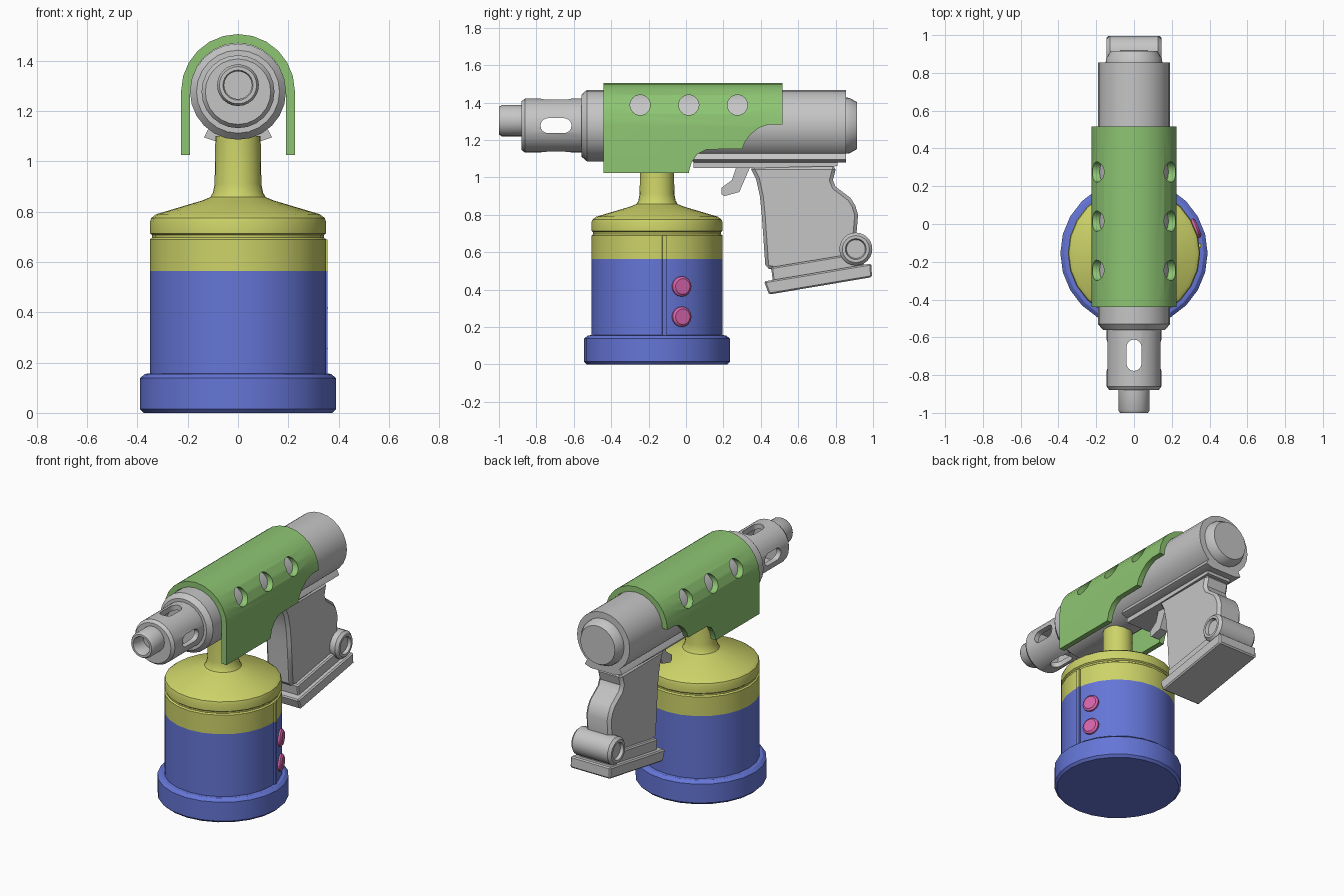
import bpy, bmesh
from math import sin, cos, pi, radians
from mathutils import Matrix

if "Cube" in bpy.data.objects:
    bpy.data.objects.remove(bpy.data.objects["Cube"])


def material(name, rgb):
    m = bpy.data.materials.new(name)
    m.use_nodes = True
    m.diffuse_color = (*rgb, 1)
    m.node_tree.nodes["Principled BSDF"].inputs["Base Color"].default_value = (*rgb, 1)
    return m


GREY = material("light grey", (0.56, 0.56, 0.56))
YELLOW = material("mustard yellow", (0.61, 0.65, 0.14))
BLUE = material("cobalt blue", (0.13, 0.18, 0.68))
GREEN = material("leaf green", (0.27, 0.56, 0.17))
PINK = material("pink", (0.68, 0.13, 0.42))


def finish(bm, name, mat):
    bmesh.ops.remove_doubles(bm, verts=bm.verts, dist=1e-5)
    bmesh.ops.recalc_face_normals(bm, faces=bm.faces)
    me = bpy.data.meshes.new(name)
    bm.to_mesh(me)
    bm.free()
    me.materials.append(mat)
    ob = bpy.data.objects.new(name, me)
    bpy.context.collection.objects.link(ob)
    return ob


def activate(ob):
    bpy.ops.object.select_all(action='DESELECT')
    ob.select_set(True)
    bpy.context.view_layer.objects.active = ob


def smooth(ob, angle=32):
    activate(ob)
    bpy.ops.object.shade_smooth_by_angle(angle=radians(angle))
    return ob


def lathe(name, mat, profile, axis, centre, segs=24):
    """Revolve (radius, height) points about an axis through centre."""
    bm = bmesh.new()
    place = {'X': lambda a, b, h: (h, a, b),
             'Y': lambda a, b, h: (a, h, b),
             'Z': lambda a, b, h: (a, b, h)}[axis]
    rings = []
    for r, h in profile:
        ring = []
        for i in range(segs):
            t = 2 * pi * i / segs
            p = place(r * cos(t), r * sin(t), h)
            ring.append(bm.verts.new([u + v for u, v in zip(p, centre)]))
        rings.append(ring)
    for a, b in zip(rings, rings[1:]):
        for i in range(segs):
            j = (i + 1) % segs
            bm.faces.new((a[i], a[j], b[j], b[i]))
    for ring, (r, h) in ((rings[0], profile[0]), (rings[-1], profile[-1])):
        bm.faces.new(ring)
    return smooth(finish(bm, name, mat))


def prism(name, mat, pts, lo, hi, axis='X', bevel=0):
    """Extrude an outline along x (points are y, z), y (x, z) or z (x, y)."""
    bm = bmesh.new()
    place = {'X': lambda a, b, d: (d, a, b),
             'Y': lambda a, b, d: (a, d, b),
             'Z': lambda a, b, d: (a, b, d)}[axis]
    ends = [[bm.verts.new(place(a, b, d)) for a, b in pts] for d in (lo, hi)]
    for e in ends:
        bm.faces.new(e)
    for i in range(len(pts)):
        j = (i + 1) % len(pts)
        bm.faces.new((ends[0][i], ends[0][j], ends[1][j], ends[1][i]))
    ob = finish(bm, name, mat)
    if bevel:
        mod = ob.modifiers.new("edge", 'BEVEL')
        mod.width, mod.segments = bevel, 1
        mod.limit_method, mod.angle_limit = 'ANGLE', radians(60)
        activate(ob)
        bpy.ops.object.modifier_apply(modifier=mod.name)
    return smooth(ob)


def cut(ob, cutters):
    for c in cutters:
        mod = ob.modifiers.new("cut", 'BOOLEAN')
        mod.operation, mod.solver, mod.object = 'DIFFERENCE', 'EXACT', c
        activate(ob)
        bpy.ops.object.modifier_apply(modifier=mod.name)
        bpy.data.objects.remove(c)
    return smooth(ob)


# Fuel canister: base, blue body, yellow shoulder and neck
CAN = (0, -0.155, 0)
lathe("canister_base", BLUE, [(0.375, 0), (0.39, 0.015), (0.39, 0.138), (0.37, 0.155),
                              (0.34, 0.158)], 'Z', CAN)
lathe("canister_body", BLUE, [(0.35, 0.14), (0.35, 0.565)], 'Z', CAN)
lathe("canister_top", YELLOW,
      [(0.35, 0.565), (0.35, 0.69), (0.341, 0.697), (0.341, 0.707), (0.35, 0.714),
       (0.35, 0.76), (0.345, 0.775), (0.325, 0.79), (0.14, 0.845), (0.11, 0.858),
       (0.1, 0.875), (0.093, 0.91), (0.09, 1.1)], 'Z', CAN)


def on_can(ob, degrees):
    ob.data.transform(Matrix.Translation(CAN) @ Matrix.Rotation(radians(degrees), 4, 'Z'))


# Seam strip and round buttons on the canister's side
for name, mat, lo, hi in (("lower_seam", BLUE, 0.155, 0.565), ("upper_seam", YELLOW, 0.565, 0.69)):
    strip = prism(name, mat, [(0.34, -0.012), (0.357, -0.012), (0.357, 0.012), (0.34, 0.012)],
                  lo, hi, 'Z')
    on_can(strip, 6.5)
for name, z in (("lower_button", 0.255), ("upper_button", 0.417)):
    button = lathe(name, PINK, [(0.054, 0.33), (0.054, 0.358), (0.042, 0.368)], 'X', (0, 0, z), 16)
    on_can(button, 22)

# Main barrel with end cap
AXIS = 1.277
lathe("barrel", GREY, [(0.15, -0.56), (0.165, -0.56), (0.191, -0.53), (0.191, 0.855),
                       (0.15, 0.855), (0.148, 0.875), (0.125, 0.915)], 'Y', (0, 0, AXIS))


# Hollow slotted sleeve
def slot(axis, centre):
    pts = []
    for mid, start in ((-0.652, -90), (-0.738, 90)):
        for i in range(9):
            t = radians(start + i * 22.5)
            pts.append((mid + 0.04 * cos(t), centre + 0.04 * sin(t)))
    if axis == 'Z':
        pts = [(b, a) for a, b in pts]
    mid = AXIS if axis == 'Z' else 0
    return prism("slot_cutter", GREY, pts, mid - 0.3, mid + 0.3, axis)


sleeve = lathe("front_sleeve", GREY, [(0.13, -0.88), (0.145, -0.86), (0.145, -0.54)],
               'Y', (0, 0, AXIS))
bore = lathe("bore_cutter", GREY, [(0.112, -0.855), (0.112, -0.58)], 'Y', (0, 0, AXIS))
cut(sleeve, [bore, slot('X', AXIS), slot('Z', 0)])

# Nozzle with an open mouth
lathe("nozzle", GREY, [(0.055, -0.9), (0.055, -0.99), (0.06, -1), (0.074, -1),
                       (0.083, -0.985), (0.083, -0.87)], 'Y', (0, 0, 1.303))

# Heat shroud: arch with legs, stepped lower edge and round vents
STEPS = 12
arch = []
for r, order in ((0.226, range(STEPS + 1)), (0.19, range(STEPS, -1, -1))):
    arc = [(r * cos(pi * i / STEPS), 1.28 + r * sin(pi * i / STEPS)) for i in order]
    ends = [(arc[0][0], 1.025)], [(arc[-1][0], 1.025)]
    arch += ends[0] + arc + ends[1]
shroud = prism("heat_shroud", GREEN, arch, -0.44, 0.515, 'Y')
lower_edge = [(0.015, 0.9), (0.015, 1.03), (0.03, 1.08), (0.06, 1.125), (0.11, 1.15),
              (0.3, 1.152), (0.315, 1.19), (0.345, 1.23), (0.39, 1.265), (0.44, 1.282),
              (0.6, 1.285), (0.6, 0.9)]
cutters = [prism("edge_cutter", GREEN, lower_edge, -0.5, 0.5)]
for y in (-0.245, 0.015, 0.275):
    cutters.append(lathe("vent_cutter", GREEN, [(0.054, -0.5), (0.054, 0.5)], 'X', (0, y, 1.387)))
cut(shroud, cutters)

# Rail under the barrel
rail = [(0.1, 1.15), (0.12, 1.125), (0.135, 1.095), (0.09, 1.08)]
prism("upper_rail", GREY, rail + [(-x, z) for x, z in reversed(rail)], 0.04, 0.855, 'Y')
prism("lower_rail", GREY, [(0.04, 1.09), (0.04, 1.05), (0.345, 1.05), (0.81, 1.06), (0.81, 1.09)],
      -0.088, 0.088)

# Trigger
prism("trigger", GREY, [(0.27, 1.06), (0.245, 0.985), (0.19, 0.945), (0.19, 0.91), (0.205, 0.9),
                        (0.285, 0.922), (0.345, 1.06)], -0.03, 0.03)

# Grip with bevelled outline
grip = [(0.34, 1.06), (0.375, 0.99), (0.395, 0.9), (0.405, 0.8), (0.425, 0.515), (0.5, 0.5),
        (0.9, 0.55), (0.91, 0.68), (0.92, 0.8), (0.905, 0.85), (0.88, 0.89), (0.8, 0.95),
        (0.785, 0.985), (0.805, 1.06)]
prism("grip", GREY, grip, -0.09, 0.09, bevel=0.018)

# Foot plates and rear cylinder of the grip
prism("upper_foot_plate", GREY, [(0.455, 0.52), (0.465, 0.44), (0.95, 0.52), (0.94, 0.6)],
      -0.115, 0.115, bevel=0.008)
prism("lower_foot_plate", GREY, [(0.417, 0.444), (0.444, 0.374), (0.995, 0.467), (0.99, 0.54)],
      -0.145, 0.145, bevel=0.008)
ring = [(0.05, 0.125), (0.056, 0.145), (0.072, 0.145), (0.088, 0.128)]
lathe("grip_cylinder", GREY, [(r, -h) for r, h in ring] + ring[::-1], 'X', (0, 0.908, 0.617))
